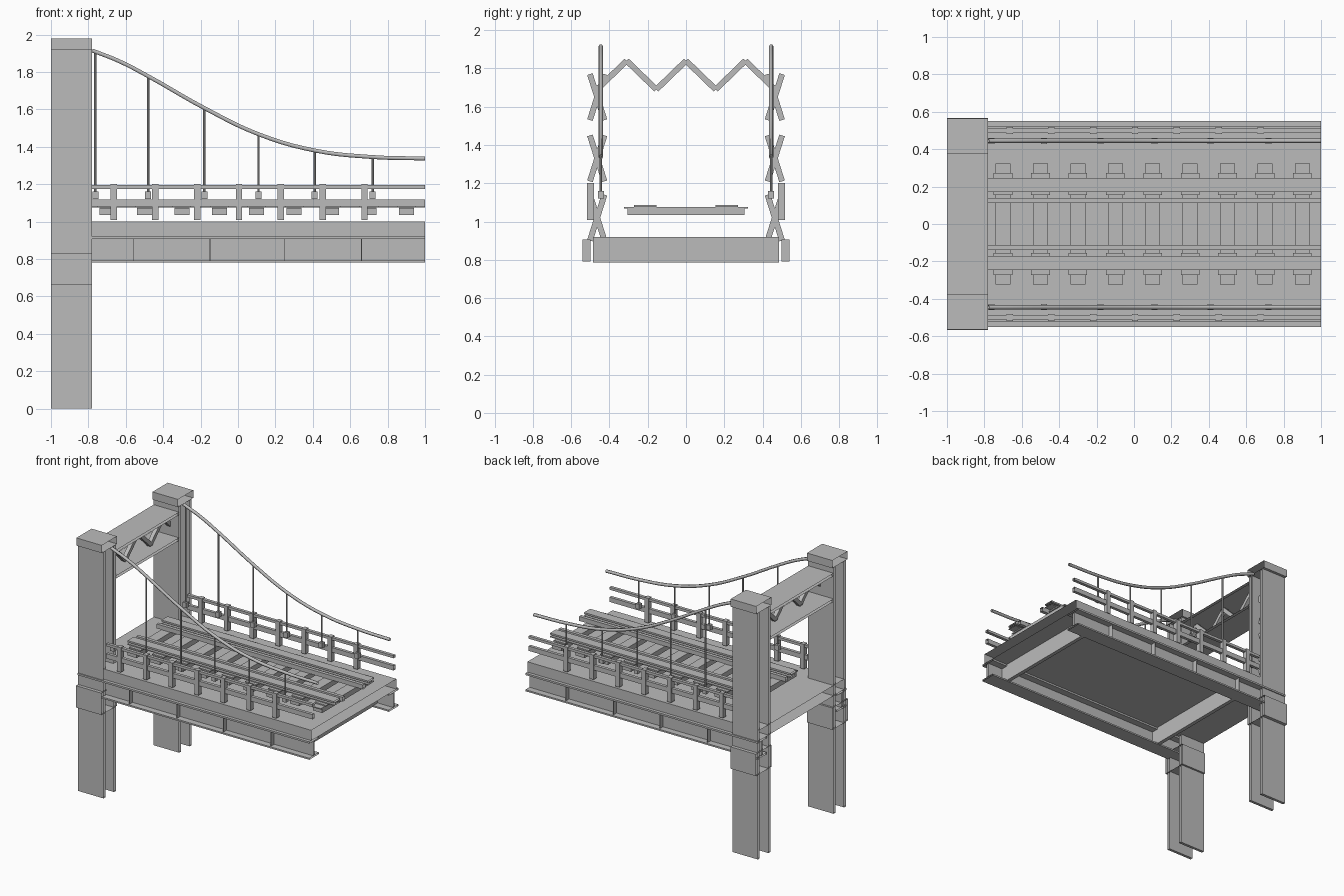
import bpy, bmesh, math
from mathutils import Vector, Matrix

cube = bpy.data.objects.get("Cube")
if cube:
    bpy.data.objects.remove(cube, do_unlink=True)

steel = bpy.data.materials.new("grey_steel")
steel.use_nodes = True
GREY = (0.5, 0.5, 0.5, 1)
steel.diffuse_color = GREY
steel.node_tree.nodes["Principled BSDF"].inputs["Base Color"].default_value = GREY


def finish(name, bm):
    mesh = bpy.data.meshes.new(name)
    bm.to_mesh(mesh)
    bm.free()
    mesh.materials.append(steel)
    ob = bpy.data.objects.new(name, mesh)
    bpy.context.collection.objects.link(ob)
    return ob


def add_box(bm, x, y, z, open_ends=False):
    """Box from (min, max) ranges; open_ends leaves out the faces across x."""
    size = [r[1] - r[0] for r in (x, y, z)]
    mid = [(r[1] + r[0]) / 2 for r in (x, y, z)]
    mat = Matrix.Translation(mid) @ Matrix.Diagonal((*size, 1))
    verts = bmesh.ops.create_cube(bm, size=1, matrix=mat)["verts"]
    if open_ends:
        faces = {f for v in verts for f in v.link_faces}
        ends = [f for f in faces if abs(f.normal.x) > 0.9]
        bmesh.ops.delete(bm, geom=ends, context="FACES_ONLY")


def boxes(name, items, open_ends=False):
    bm = bmesh.new()
    for item in items:
        add_box(bm, *item, open_ends)
    return finish(name, bm)


def both_sides(items):
    """Repeat the box ranges mirrored across y = 0."""
    return items + [(x, (-y[1], -y[0]), z) for x, y, z in items]


def around(c, w):
    return (c - w / 2, c + w / 2)


def add_bar(bm, x, p, q, width=0.03, depth=0.03):
    """Flat lacing bar between two (y, z) points."""
    a, b = Vector((x, *p)), Vector((x, *q))
    d = b - a
    mat = (Matrix.Translation((a + b) / 2)
           @ Matrix.Rotation(math.atan2(d.z, d.y), 4, "X")
           @ Matrix.Diagonal((depth, d.length, width, 1)))
    bmesh.ops.create_cube(bm, size=1, matrix=mat)


TOWER = (-1, -0.78)
SPAN = (-0.78, 1)
DECK = (-1, 1)
LACING_X = -0.87

# Tower: paired plates, caps, brackets and portal plates
boxes("tower_legs", both_sides([
    (TOWER, (0.52, 0.542), (0, 1.92)),
    (TOWER, (0.39, 0.412), (0, 1.92))]), True)
boxes("tower_caps", both_sides([(TOWER, (0.375, 0.563), (1.92, 1.98))]), True)
boxes("tower_brackets", both_sides([(TOWER, (0.375, 0.568), (0.66, 0.83))]), True)
boxes("portal_plates", [
    (TOWER, (-0.39, 0.39), (1.855, 1.875)),
    (TOWER, (-0.39, 0.39), (1.655, 1.675))], True)

# Lacing: crosses in the legs and a zigzag in the portal
bm = bmesh.new()
for side in (-1, 1):
    for z in (1.02, 1.33, 1.65):
        for lean in (-1, 1):
            add_bar(bm, LACING_X, (side * 0.464 - lean * 0.038, z - 0.12),
                    (side * 0.464 + lean * 0.038, z + 0.12))
finish("leg_cross_braces", bm)

bm = bmesh.new()
step = 0.155
for i in range(-3, 3):
    z0, z1 = (1.84, 1.69) if i % 2 == 0 else (1.69, 1.84)
    add_bar(bm, LACING_X, (i * step, z0), ((i + 1) * step, z1))
finish("portal_zigzag", bm)

# Deck: slab, side girders, stiffeners and cross beams
boxes("deck_slab", [(DECK, (-0.525, 0.525), (0.92, 1.0))], True)
boxes("side_girders", both_sides([
    (DECK, (0.43, 0.55), (0.906, 0.92)),
    (DECK, (0.485, 0.5), (0.792, 0.906)),
    (DECK, (0.43, 0.55), (0.78, 0.792))]), True)
boxes("girder_stiffeners", both_sides([
    (around(x, 0.004), (0.5, 0.54), (0.792, 0.906))
    for x in (-0.56, -0.15, 0.25, 0.66)]))
boxes("cross_beams", [
    (around(x, 0.03), (-0.485, 0.485), (0.785, 0.92)) for x in (-0.6, 0.85)])

# Track: ties, tie plates, running rails and guard rails
ties = [-0.7 + 0.2 * i for i in range(9)]
boxes("ties", [(around(x, 0.08), (-0.305, 0.305), (1.035, 1.068)) for x in ties])
boxes("tie_tops", [(around(x, 0.08), (-0.323, 0.323), (1.068, 1.076)) for x in ties])
boxes("tie_plates", both_sides([
    (around(x, 0.1), (0.155, 0.272), (1.076, 1.085)) for x in ties]))
boxes("running_rails", both_sides([
    (SPAN, (0.172, 0.247), (1.085, 1.093)),
    (SPAN, (0.198, 0.221), (1.093, 1.105)),
    (SPAN, (0.172, 0.247), (1.105, 1.118))]), True)
boxes("guard_rails", both_sides([(SPAN, (0.112, 0.139), (1.076, 1.11))]), True)

# Railings
boxes("railing_posts", both_sides([
    (around(-0.665 + 0.2235 * i, 0.034), (0.48, 0.518), (1.008, 1.2))
    for i in range(7)]))
boxes("railing_bars", both_sides([
    (SPAN, (0.487, 0.511), (1.175, 1.195)),
    (SPAN, (0.487, 0.511), (1.08, 1.117))]), True)

# Main cables with hangers and clamps
CABLE = [(-0.78, 1.915), (-0.63, 1.855), (-0.48, 1.777), (-0.18, 1.607),
         (0.11, 1.467), (0.41, 1.38), (0.72, 1.345), (1, 1.337)]
HANGERS = [(-0.763, 1.905)] + CABLE[2:7]
for side, label in ((1, "back"), (-1, "front")):
    curve = bpy.data.curves.new(label + "_cable", "CURVE")
    curve.dimensions = "3D"
    curve.bevel_depth = 0.012
    curve.bevel_resolution = 1
    curve.resolution_u = 5
    spline = curve.splines.new("BEZIER")
    spline.bezier_points.add(len(CABLE) - 1)
    for point, (x, z) in zip(spline.bezier_points, CABLE):
        point.co = (x, side * 0.445, z)
        point.handle_left_type = point.handle_right_type = "AUTO"
    curve.materials.append(steel)
    bpy.context.collection.objects.link(bpy.data.objects.new(label + "_cable", curve))

bm = bmesh.new()
for side in (-1, 1):
    for x, z in HANGERS:
        bmesh.ops.create_cone(bm, segments=8, radius1=0.006, radius2=0.006,
                              depth=z - 1.15, cap_ends=True,
                              matrix=Matrix.Translation((x, side * 0.445, (z + 1.15) / 2)))
finish("hangers", bm)
boxes("hanger_clamps", both_sides([
    (around(x, 0.032), around(0.445, 0.032), (1.12, 1.16)) for x, z in HANGERS]))
